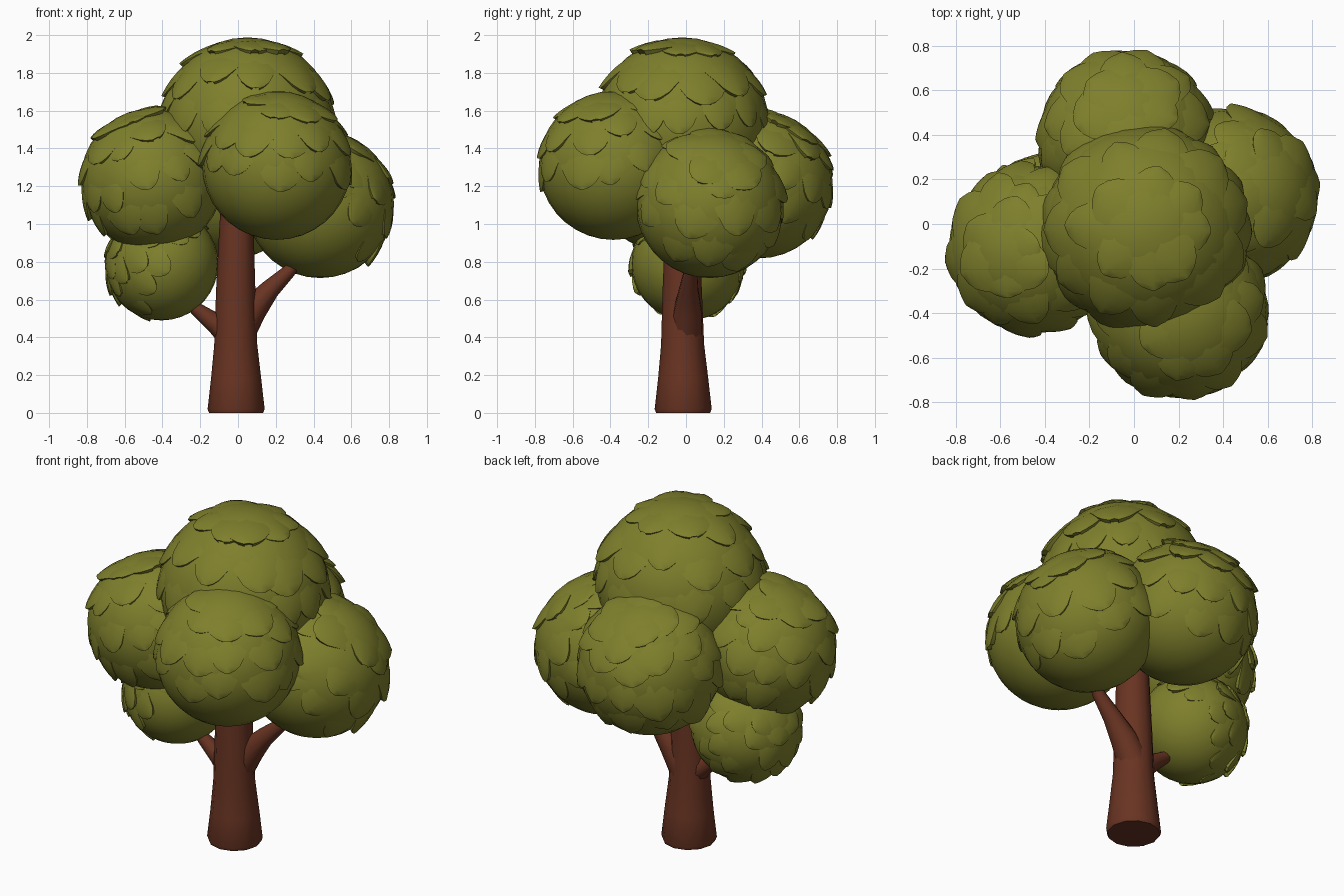
import bpy, bmesh, math, random
from mathutils import Vector

if "Cube" in bpy.data.objects:
    bpy.data.objects.remove(bpy.data.objects["Cube"])

random.seed(7)


def material(name, rgb):
    m = bpy.data.materials.new(name)
    m.diffuse_color = (*rgb, 1)
    m.use_nodes = True
    m.node_tree.nodes["Principled BSDF"].inputs["Base Color"].default_value = m.diffuse_color
    return m


GREEN = material("leaf green", (0.21, 0.215, 0.025))
BROWN = material("bark brown", (0.14, 0.034, 0.016))


def finish(bm, name, mat, angle):
    me = bpy.data.meshes.new(name)
    bm.to_mesh(me)
    bm.free()
    me.materials.append(mat)
    for p in me.polygons:
        p.use_smooth = True
    me.set_sharp_from_angle(angle=math.radians(angle))
    ob = bpy.data.objects.new(name, me)
    bpy.context.collection.objects.link(ob)
    return ob


def tube(name, path, sides):
    """Round limb through (x, y, z, radius) stations."""
    bm = bmesh.new()
    pts = [Vector(p[:3]) for p in path]
    rings = []
    for i, p in enumerate(pts):
        d = (pts[min(i + 1, len(pts) - 1)] - pts[max(i - 1, 0)]).normalized()
        e1 = Vector((0, 1, 0)).cross(d).normalized()
        e2 = d.cross(e1)
        ring = []
        for k in range(sides):
            a = 2 * math.pi * k / sides
            ring.append(bm.verts.new(p + (e1 * math.cos(a) + e2 * math.sin(a)) * path[i][3]))
        rings.append(ring)
    for r0, r1 in zip(rings, rings[1:]):
        for k in range(sides):
            n = (k + 1) % sides
            bm.faces.new((r0[k], r0[n], r1[n], r1[k]))
    bm.faces.new(rings[0][::-1])
    bm.faces.new(rings[-1])
    return finish(bm, name, BROWN, 45)


def add_leaf(bm, c, R, frame, phi, tip, length, width, lift):
    """Curved tongue lying on the ball, lifted at its tip and tucked under at the rim."""
    e1, e2, a = frame
    u = e1 * math.cos(phi) + e2 * math.sin(phi)
    v = e2 * math.cos(phi) - e1 * math.sin(phi)
    cols = [-0.93, -1, -0.6, 0, 0.6, 1, 0.93]
    rows = [0, 0.25, 0.5, 0.7, 0.85, 0.95, 1, 0.93]
    grid = []
    for i, s in enumerate(rows):
        shape = 0.85 + 0.15 * math.sin(math.pi * min(s, 0.7) / 0.7)
        if s > 0.5:
            shape *= math.sqrt(max(0.03, 1 - ((s - 0.5) / 0.5) ** 2))
        line = []
        for j, t in enumerate(cols):
            th = tip - length * (1 - s)
            b = t * width * shape
            r = 0.96 + lift * s ** 1.2 - 0.018 * t * t
            if j in (0, 6) or i == len(rows) - 1:
                r = 0.93
            d = (a * math.cos(th) + u * math.sin(th)) * math.cos(b) + v * math.sin(b)
            line.append(bm.verts.new(c + d * R * r))
        grid.append(line)
    for g0, g1 in zip(grid, grid[1:]):
        for j in range(6):
            bm.faces.new((g0[j], g1[j], g1[j + 1], g0[j + 1]))


def foliage(name, centre, R, axis, rows):
    """Ball with rows of drooping leaves around a tilted axis."""
    bm = bmesh.new()
    c = Vector(centre)
    bmesh.ops.create_uvsphere(bm, u_segments=28, v_segments=18, radius=R * 0.985)
    bmesh.ops.translate(bm, verts=bm.verts, vec=c)
    a = Vector(axis).normalized()
    e1 = Vector((0, 1, 0)).cross(a).normalized()
    e2 = a.cross(e1)
    for k, (deg, n) in enumerate(rows):
        th = math.radians(deg)
        for i in range(n):
            phi = 2 * math.pi * (i + 0.5 * (k % 2) + random.uniform(-0.2, 0.2)) / n
            w = math.pi * math.sin(th) / n * random.uniform(1.0, 1.35)
            tip = th + math.radians(random.uniform(-9, 9))
            add_leaf(bm, c, R, (e1, e2, a), phi, tip,
                     min(tip, math.radians(random.uniform(34, 42))), w,
                     random.uniform(0.06, 0.1))
    return finish(bm, name, GREEN, 50)


# Trunk and its two branches
tube("trunk", [(-0.01, -0.015, 0, 0.143), (-0.01, -0.015, 0.02, 0.151),
               (-0.01, -0.015, 0.18, 0.133), (-0.012, -0.018, 0.36, 0.114),
               (-0.012, -0.02, 0.65, 0.104), (-0.008, -0.02, 1.0, 0.09),
               (0, -0.01, 1.35, 0.07)], 12)
tube("right_branch", [(0.0, 0, 0.42, 0.09), (0.08, 0.01, 0.55, 0.075),
                      (0.17, 0.015, 0.655, 0.052), (0.27, 0.025, 0.75, 0.036),
                      (0.36, 0.05, 0.88, 0.028)], 10)
tube("left_branch", [(-0.03, -0.01, 0.4, 0.075), (-0.12, -0.01, 0.475, 0.054),
                     (-0.22, -0.01, 0.55, 0.036), (-0.34, 0, 0.68, 0.028)], 10)

# Foliage balls
four = [(112, 12), (84, 13), (58, 10), (34, 6)]
foliage("top_foliage", (0.05, -0.02, 1.53), 0.465, (0.03, 0, 1),
        [(92, 13), (68, 11), (44, 8)])
foliage("left_foliage", (-0.455, -0.115, 1.235), 0.383, (-0.4, -0.1, 1),
        [(122, 11), (94, 13), (64, 10), (36, 6)])
foliage("front_foliage", (0.205, -0.385, 1.31), 0.4, (0.1, -0.15, 1),
        [(98, 12), (72, 11), (42, 7)])
foliage("right_foliage", (0.435, 0.125, 1.105), 0.397, (0.8, 0.25, 0.8),
        [(98, 12), (70, 10), (42, 7)])
foliage("back_foliage", (-0.035, 0.385, 1.21), 0.398, (0, 0.5, 1),
        [(116, 11), (90, 13), (62, 10), (36, 6)])
foliage("lower_left_foliage", (-0.405, 0.01, 0.79), 0.305, (-0.8, 0.15, 0.55), four)
